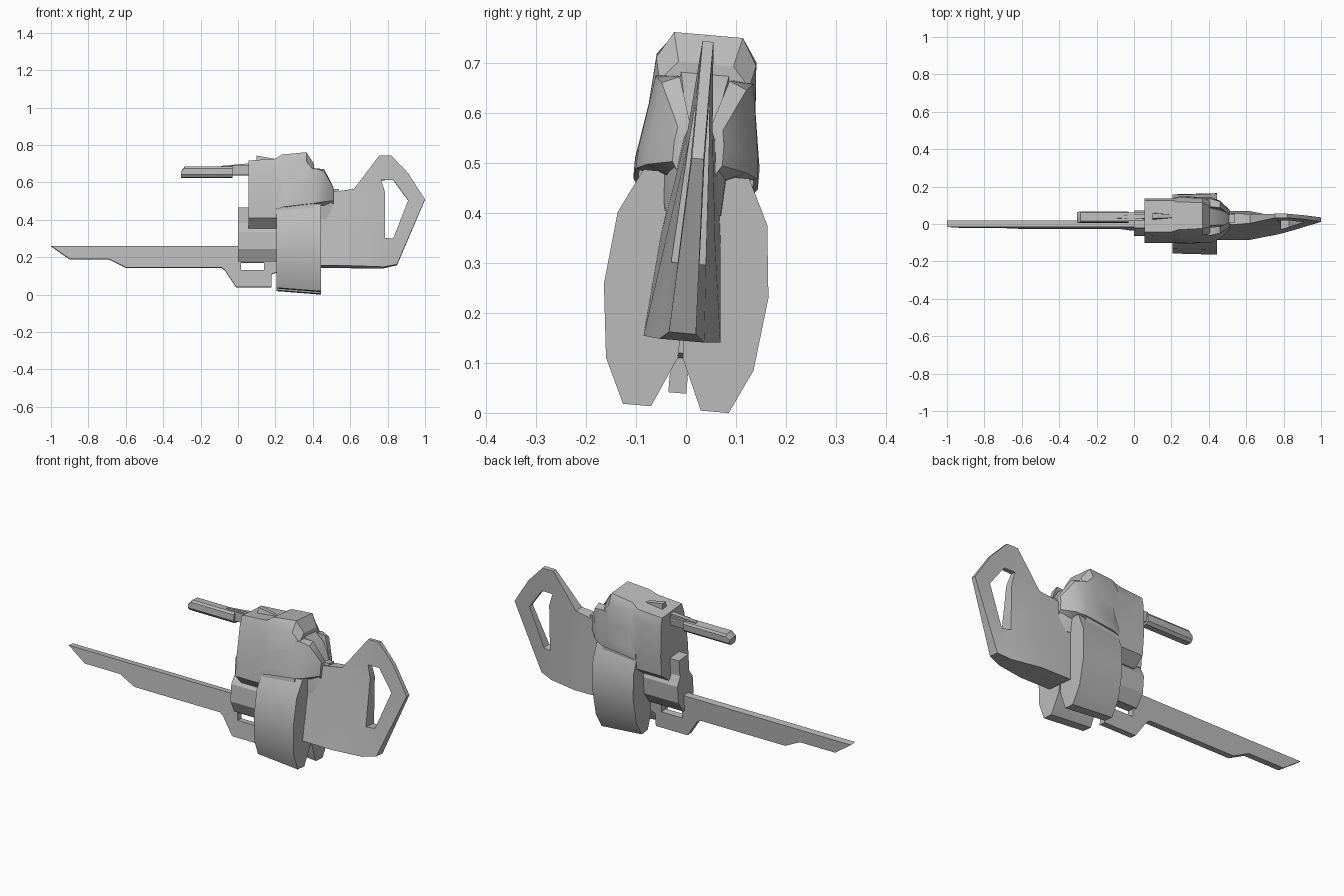
import bpy, bmesh, math

if "Cube" in bpy.data.objects:
    bpy.data.objects.remove(bpy.data.objects["Cube"], do_unlink=True)

metal = bpy.data.materials.new("plain grey")
metal.use_nodes = True
GREY = (0.5, 0.5, 0.5, 1)
metal.diffuse_color = GREY
metal.node_tree.nodes["Principled BSDF"].inputs["Base Color"].default_value = GREY

LEAN = math.radians(5)  # the whole weapon rolls slightly about its long axis


def finish(name, bm):
    """Lean the mesh, clean its normals and make it an object."""
    for v in bm.verts:
        x, a, h = v.co
        v.co = (x, a * math.cos(LEAN) + h * math.sin(LEAN) - 0.021,
                h * math.cos(LEAN) - a * math.sin(LEAN))
    bmesh.ops.recalc_face_normals(bm, faces=bm.faces)
    mesh = bpy.data.meshes.new(name)
    bm.to_mesh(mesh)
    bm.free()
    mesh.materials.append(metal)
    ob = bpy.data.objects.new(name, mesh)
    bpy.context.collection.objects.link(ob)
    bpy.ops.object.select_all(action='DESELECT')
    ob.select_set(True)
    bpy.context.view_layer.objects.active = ob
    bpy.ops.object.shade_smooth_by_angle(angle=math.radians(30))
    return ob


def loft(name, sections, side=1):
    """Skin rings of (across, height) points given at each x."""
    bm = bmesh.new()
    rings = [[bm.verts.new((x, side * a, h)) for a, h in ring] for x, ring in sections]
    n = len(rings[0])
    for r, s in zip(rings, rings[1:]):
        for i in range(n):
            j = (i + 1) % n
            bm.faces.new((r[i], r[j], s[j], s[i]))
    bm.faces.new(rings[0])
    bm.faces.new(rings[-1])
    return finish(name, bm)


def both(half):
    """Mirror a half section, listed bottom to top, into a full ring."""
    return half + [(-a, h) for a, h in reversed(half)]


def plate(name, points, cells):
    """Plate from side-on cells; points are (x, height, half thickness)."""
    bm = bmesh.new()
    near = [bm.verts.new((x, -t, h)) for x, h, t in points]
    far = [bm.verts.new((x, t, h)) for x, h, t in points]
    edges = [(c[i], c[(i + 1) % len(c)]) for c in cells for i in range(len(c))]
    for c in cells:
        bm.faces.new([near[i] for i in c])
        bm.faces.new([far[i] for i in reversed(c)])
    for a, b in edges:
        if (b, a) not in edges:
            bm.faces.new((near[b], near[a], far[a], far[b]))
    return finish(name, bm)


# Main housing: front block rising to the cap, then sloping to the rear
lower = [(0.06, 0.35), (0.115, 0.4), (0.115, 0.5)]
loft("main_housing", [(x, both(lower + [(a, h), (b, top)])) for x, a, h, b, top in [
    (0.055, 0.1, 0.66, 0.085, 0.712),
    (0.2, 0.1, 0.67, 0.085, 0.722),
    (0.235, 0.1, 0.712, 0.075, 0.745),
    (0.365, 0.1, 0.705, 0.069, 0.758),
    (0.405, 0.09, 0.66, 0.055, 0.7)]])
loft("rear_neck", [
    (0.39, both([(0.06, 0.4), (0.08, 0.5), (0.05, 0.69)])),
    (0.46, both([(0.055, 0.4), (0.06, 0.5), (0.04, 0.64)])),
    (0.51, both([(0.04, 0.4), (0.04, 0.5), (0.03, 0.56)]))])

# Paired cheeks and side pods
cheek = [
    (0.205, [(0.04, 0.45), (0.118, 0.45), (0.118, 0.48), (0.1, 0.5), (0.04, 0.5)]),
    (0.245, [(0.04, 0.45), (0.125, 0.46), (0.125, 0.5), (0.1, 0.635), (0.04, 0.635)]),
    (0.41, [(0.04, 0.46), (0.122, 0.48), (0.12, 0.52), (0.098, 0.668), (0.055, 0.672)]),
    (0.46, [(0.03, 0.46), (0.1, 0.49), (0.1, 0.53), (0.085, 0.655), (0.05, 0.67)]),
    (0.51, [(0.02, 0.45), (0.05, 0.5), (0.05, 0.54), (0.045, 0.57), (0.02, 0.575)])]
pod = [(0.05, 0.009), (0.106, 0.009), (0.148, 0.098), (0.165, 0.245), (0.15, 0.39),
       (0.106, 0.479), (0.064, 0.479), (0.03, 0.4), (0.003, 0.16), (0.005, 0.11)]


def shrunk(ring, s):
    return [(0.085 + (a - 0.085) * s, 0.245 + (h - 0.245) * s) for a, h in ring]


for label, side in (("left", -1), ("right", 1)):
    loft(label + "_cheek", cheek, side)
    loft(label + "_pod", [(0.205, shrunk(pod, 0.92)), (0.445, pod)], side)

# Drum under the housing, with a block on top
drum = [(0.065 * math.cos(t) / math.cos(math.pi / 8), 0.285 + 0.11 * math.sin(t) / math.cos(math.pi / 8))
        for t in [math.pi * (i + 0.5) / 4 for i in range(8)]]
loft("drum", [(0, drum), (0.22, drum)])


def bar(name, x0, x1, half):
    return loft(name, [(x0, both(half)), (x1, both(half))])


bar("drum_block", 0.0, 0.07, [(0.04, 0.38), (0.04, 0.465)])

# Upper barrel, its neck, the thin rail and the sight
barrel = [(0.018, 0.628), (0.03, 0.642), (0.03, 0.675), (0.022, 0.685)]
loft("barrel", [(-0.305, both([(a * 0.9, min(h, 0.66)) for a, h in barrel])),
                (-0.285, both(barrel)), (-0.03, both(barrel))])
bar("barrel_neck", -0.035, 0.06, [(0.018, 0.64), (0.022, 0.69)])
loft("top_rail", [(-0.09, both([(0.008, 0.68), (0.008, 0.69)])),
                  (0.08, both([(0.012, 0.68), (0.012, 0.705)]))])
loft("sight", [(0.1, both([(0.02, 0.7), (0.014, 0.745)])),
               (0.21, both([(0.012, 0.7), (0.008, 0.725)]))])

# Long blade with a slotted mount
blade = [(-1, 0.26), (-0.9, 0.19), (-0.69, 0.19), (-0.6, 0.145), (-0.09, 0.145), (-0.07, 0.13),
         (-0.01, 0.04), (0.18, 0.04), (0.18, 0.11), (0.21, 0.12), (0.21, 0.17), (0.21, 0.26),
         (0.015, 0.26), (0.015, 0.13), (0.14, 0.13), (0.14, 0.17), (0.015, 0.17)]
plate("blade", [(x, h, 0.018) for x, h in blade],
      [(0, 1, 2, 3, 4, 5, 16, 12), (5, 6, 13, 16), (6, 7, 8, 14, 13),
       (8, 9, 10, 15, 14), (16, 15, 10, 11, 12)])

# Wedge-shaped rear grip with a hand loop
grip = [(0.44, 0.15, 0.077), (0.44, 0.35, 0.06), (0.44, 0.54, 0.035),
        (0.62, 0.148, 0.077), (0.62, 0.34, 0.05), (0.62, 0.565, 0.025),
        (0.78, 0.145, 0.045), (0.785, 0.3, 0.035), (0.785, 0.55, 0.02), (0.755, 0.745, 0.011),
        (0.85, 0.16, 0.027), (1, 0.51, 0.012), (0.91, 0.65, 0.011), (0.82, 0.745, 0.011),
        (0.83, 0.3, 0.022), (0.91, 0.505, 0.014), (0.83, 0.615, 0.013), (0.765, 0.615, 0.015)]
plate("rear_grip", grip,
      [(0, 3, 4, 1), (1, 4, 5, 2), (3, 6, 7, 4), (4, 7, 8, 5), (5, 8, 17, 9), (6, 10, 14, 7),
       (10, 11, 15, 14), (11, 12, 16, 15), (12, 13, 16), (13, 9, 17, 16)])
bar("grip_catch", 0.48, 0.54, [(0.022, 0.52), (0.022, 0.565)])
